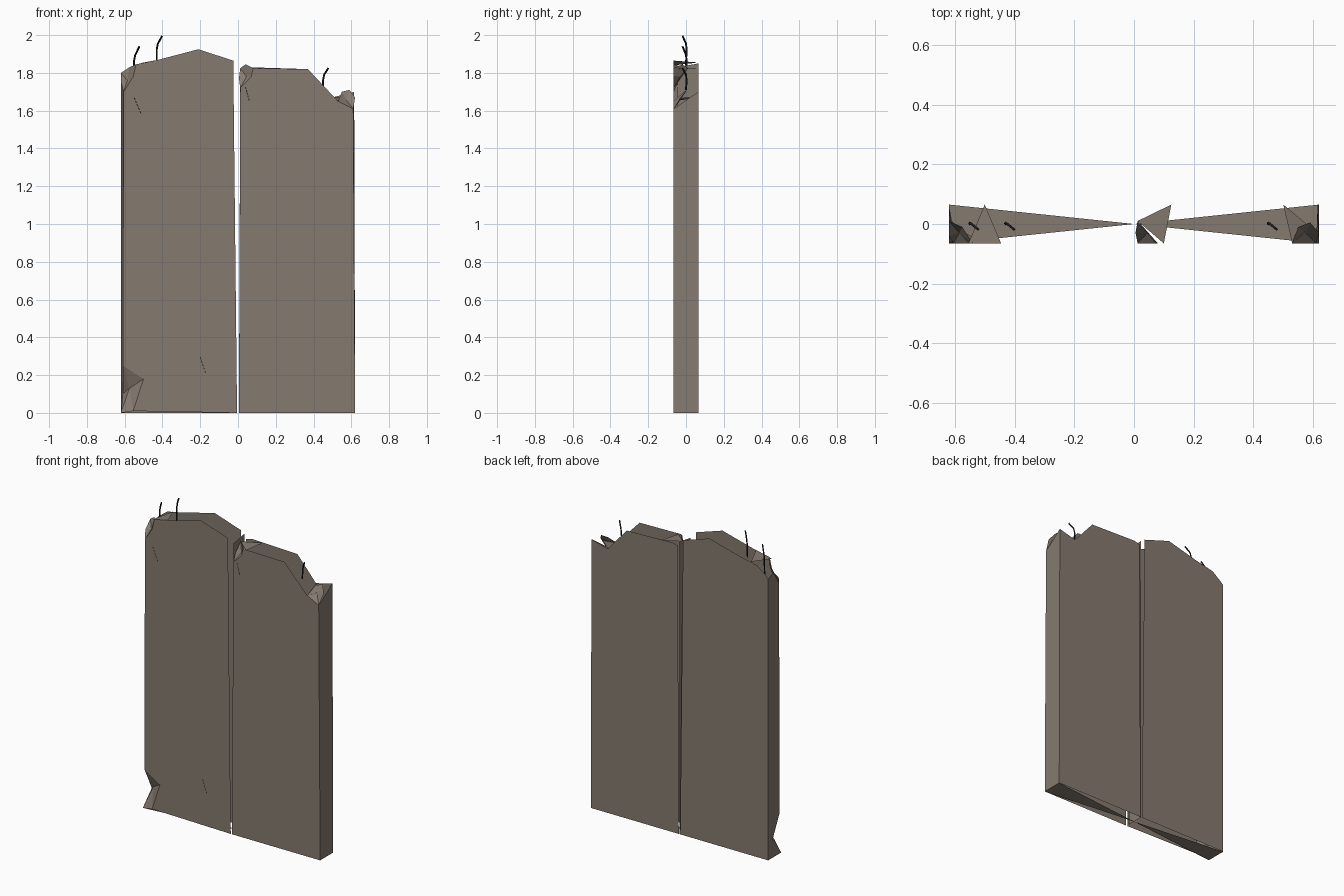
import bpy
import bmesh
from mathutils import Vector

cube = bpy.data.objects.get("Cube")
if cube:
    bpy.data.objects.remove(cube, do_unlink=True)


def material(name, rgb):
    mat = bpy.data.materials.new(name)
    mat.use_nodes = True
    mat.diffuse_color = (*rgb, 1)
    mat.node_tree.nodes["Principled BSDF"].inputs["Base Color"].default_value = (*rgb, 1)
    return mat


CONCRETE = material("weathered concrete", (0.235, 0.197, 0.163))
IRON = material("dark iron", (0.015, 0.014, 0.013))
T = 0.065  # half thickness of the slab


def sheets(name, polygons, mat=CONCRETE):
    """Open flat-shaded mesh from a few polygons."""
    bm = bmesh.new()
    for poly in polygons:
        bm.faces.new([bm.verts.new(p) for p in poly])
    bmesh.ops.remove_doubles(bm, verts=bm.verts[:], dist=0.0005)
    mesh = bpy.data.meshes.new(name)
    bm.to_mesh(mesh)
    bm.free()
    mesh.materials.append(mat)
    obj = bpy.data.objects.new(name, mesh)
    bpy.context.collection.objects.link(obj)
    return obj


def wall(name, outline, y):
    pts = [(x, y, z) for x, z in outline]
    return sheets(name, [pts if y < 0 else pts[::-1]])


def chip(name, rim, centre, closed=True):
    """Broken corner: a fan of facets around a dented centre point."""
    n = len(rim)
    count = n if closed else n - 1
    return sheets(name, [(rim[i], rim[(i + 1) % n], centre) for i in range(count)])


# Front and back walls of the two halves, split by a tapering crack
left_top = [(-0.025, 1.865), (-0.21, 1.925), (-0.42, 1.87), (-0.54, 1.845)]
right_top = [(0.37, 1.82), (0.05, 1.83), (0.012, 1.82)]
wall("front_wall_right_half",
     [(-0.555, 0.01), (-0.005, 0.0)] + left_top
     + [(-0.555, 1.78), (-0.605, 1.7), (-0.61, 0.25), (-0.5, 0.18)], -T)
wall("back_wall_right_half",
     [(-0.62, 0.0), (-0.005, 0.0)] + left_top + [(-0.6, 1.8), (-0.62, 1.78)], T)
wall("front_wall_left_half",
     [(0.005, 0.0), (0.62, 0.0), (0.61, 1.61), (0.53, 1.65), (0.37, 1.82),
      (0.08, 1.825), (0.07, 1.78), (0.012, 1.72)], -T)
wall("back_wall_left_half",
     [(0.005, 0.0), (0.62, 0.0), (0.615, 1.7), (0.5, 1.67)] + right_top, T)

# Outer side walls and the thin sheet standing in the crack
sheets("side_wall_right", [[
    (-0.62, -T, 0), (-0.61, 0.01, 0.1), (-0.61, -T, 0.25), (-0.605, -T, 1.7),
    (-0.62, 0.01, 1.8), (-0.62, T, 1.78), (-0.62, T, 0)]])
sheets("side_wall_left", [[
    (0.62, -T, 0), (0.62, T, 0), (0.615, T, 1.7), (0.61, -T, 1.61)]])
sheets("crack_sheet", [[
    (0, -0.045, 0), (0, T, 0), (0, T, 1.85), (0, -0.045, 1.83)]])

# Underside narrows to the middle from both ends
sheets("underside", [
    [(s * 0.62, -T, 0), (s * 0.62, T, 0), (0, 0, 0)] for s in (-1, 1)])

# Broken corners
chip("bottom_corner_chip",
     [(-0.61, -T, 0.25), (-0.5, -T, 0.18), (-0.555, -T, 0.01),
      (-0.62, -T, 0), (-0.61, 0.01, 0.1)], (-0.575, -0.025, 0.13))
chip("top_right_corner_chip",
     [(-0.605, -T, 1.7), (-0.555, -T, 1.78), (-0.54, -T, 1.845),
      (-0.575, -0.01, 1.83), (-0.62, 0.01, 1.8), (-0.62, -0.04, 1.75)],
     (-0.585, -0.03, 1.76))
chip("middle_chip",
     [(0.012, -T, 1.72), (0.07, -T, 1.78), (0.08, -T, 1.825),
      (0.04, -0.02, 1.845), (0.012, 0.01, 1.825), (0.005, -0.03, 1.77)],
     (0.045, -0.03, 1.78))
chip("top_left_corner_chip",
     [(0.53, -T, 1.65), (0.61, -T, 1.61), (0.62, -0.03, 1.67),
      (0.59, 0.005, 1.71), (0.55, -0.01, 1.7)], (0.575, -0.03, 1.655))

# Loose shards bridging the open top
sheets("top_shards", [
    [(-0.555, -T, 1.84), (-0.445, -T, 1.865), (-0.5, T, 1.855)],
    [(0.012, 0.01, 1.825), (0.1, -T, 1.82), (0.125, T, 1.825)],
    [(0.53, -T, 1.65), (0.59, -0.01, 1.67), (0.5, T, 1.67)]])

# Hairline cracks on the front, drawn as broken thin plates
for name, a, b in (("crack_upper", (-0.55, 1.67), (-0.512, 1.58)),
                   ("crack_middle", (0.04, 1.725), (0.06, 1.65)),
                   ("crack_lower", (-0.2, 0.295), (-0.17, 0.205))):
    start, end = Vector(a), Vector(b)
    plates = []
    for i in range(5):
        p, q = start.lerp(end, i / 5), start.lerp(end, (i + 0.7) / 5)
        w = 0.0025
        plates.append([(p.x - w, -0.067, p.y), (q.x - w, -0.067, q.y),
                       (q.x + w, -0.067, q.y), (p.x + w, -0.067, p.y)])
    sheets(name, plates, IRON)

# Bent reinforcing rods sticking out of the top
for name, x, low, bend, tip in (("rod_outer", -0.55, 1.74, 1.895, 1.94),
                                ("rod_inner", -0.43, 1.84, 1.955, 1.995),
                                ("rod_left", 0.45, 1.71, 1.79, 1.825)):
    curve = bpy.data.curves.new(name, "CURVE")
    curve.dimensions = "3D"
    curve.bevel_depth = 0.005
    curve.bevel_resolution = 0
    curve.use_fill_caps = True
    spline = curve.splines.new("POLY")
    path = [(x, 0, low), (x, 0.003, bend - 0.03), (x + 0.006, 0, bend), (x + 0.028, -0.018, tip)]
    spline.points.add(len(path) - 1)
    for point, co in zip(spline.points, path):
        point.co = (*co, 1)
    curve.materials.append(IRON)
    bpy.context.collection.objects.link(bpy.data.objects.new(name, curve))
